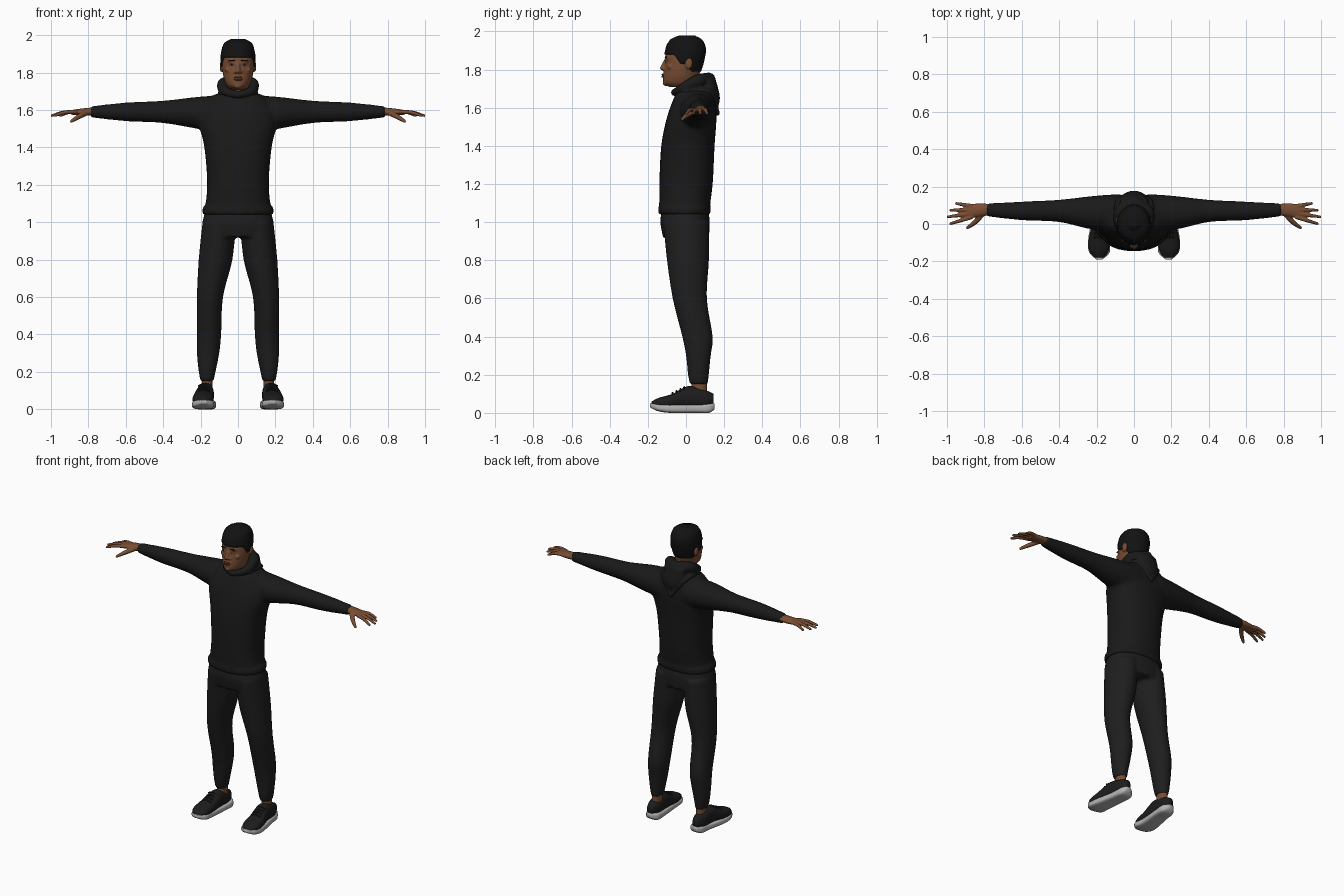
import bpy, bmesh, math, random
from mathutils import Matrix

random.seed(4)
if "Cube" in bpy.data.objects:
    bpy.data.objects.remove(bpy.data.objects["Cube"], do_unlink=True)


def material(name, red, green, blue):
    mat = bpy.data.materials.new(name)
    mat.use_nodes = True
    colour = (red, green, blue, 1)
    mat.diffuse_color = colour
    shader = mat.node_tree.nodes["Principled BSDF"]
    shader.inputs["Base Color"].default_value = colour
    shader.inputs["Roughness"].default_value = .8
    return mat


SWEATER = material("sweater_black", .01, .01, .01)
TROUSER = material("trouser_black", .013, .013, .013)
SKIN = material("brown_skin", .19, .075, .033)
HAIR = material("hair_black", .006, .006, .006)
LIP = material("lip_brown", .11, .04, .03)
EYE = material("eye_white", .4, .36, .32)
SHOE = material("shoe_black", .012, .012, .012)
SOLE = material("sole_grey", .45, .45, .45)
SIDES = (1, -1)


def spline(rows, steps):
    """Smoothly fill in rows of numbers (Catmull-Rom)."""
    padded = [rows[0], *rows, rows[-1]]
    out = []
    for before, start, end, after in zip(padded, padded[1:], padded[2:], padded[3:]):
        for k in range(steps):
            t = k / steps
            out.append([b + t * ((c - a) + t * ((2 * a - 5 * b + 4 * c - d) + t * (3 * (b - c) + d - a))) / 2
                        for a, b, c, d in zip(before, start, end, after)])
    return out + [list(rows[-1])]


def symmetric(rows):
    """Turn (height, half width, front, back) into full sections."""
    return [(z, -half, half, front, back) for z, half, front, back in rows]


def skin_rings(bm, rings):
    for lower, upper in zip(rings, rings[1:]):
        for i in range(len(lower)):
            bm.faces.new((lower[i - 1], lower[i], upper[i], upper[i - 1]))
    bm.faces.new(rings[-1])


def loft(bm, rows, axis="Z", side=1, power=2, count=32):
    """Skin rounded sections (position, low, high, low, high) along an axis."""
    rings = []
    for p, left, right, low, high in spline(rows, 5):
        ring = []
        for i in range(count):
            c, s = math.cos(math.tau * i / count), math.sin(math.tau * i / count)
            u = (left + right) / 2 + (right - left) / 2 * math.copysign(abs(c) ** (2 / power), c)
            v = (low + high) / 2 + (high - low) / 2 * math.copysign(abs(s) ** (2 / power), s)
            x, y, z = {"Z": (u, v, p), "X": (p, u, v), "Y": (u, p, v)}[axis]
            ring.append(bm.verts.new((x * side, y, z)))
        rings.append(ring)
    skin_rings(bm, rings)
    bm.faces.new(rings[0])


def ball(bm, centre, size, level=3):
    bmesh.ops.create_icosphere(bm, subdivisions=level, radius=1,
                               matrix=Matrix.Translation(centre) @ Matrix.Diagonal((*size, 1)))


def beads(bm, path, side=1):
    """A round limb of varying radius along a path of (x, y, z, radius)."""
    for x, y, z, radius in spline(path, 8):
        ball(bm, (x * side, y, z), (radius, radius, radius), 2)


def finish(name, bm, mat, voxel=0, soften=0, mirror=False):
    """Make the object, optionally mirrored, fused into one skin and softened."""
    bmesh.ops.recalc_face_normals(bm, faces=bm.faces[:])
    for face in bm.faces:
        face.smooth = True
    mesh = bpy.data.meshes.new(name)
    bm.to_mesh(mesh)
    bm.free()
    mesh.materials.append(mat)
    part = bpy.data.objects.new(name, mesh)
    bpy.context.collection.objects.link(part)
    if mirror:
        part.modifiers.new("Mirror", "MIRROR").use_mirror_merge = False
    if voxel:
        fuse = part.modifiers.new("Fuse", "REMESH")
        fuse.mode, fuse.voxel_size, fuse.use_smooth_shade = "VOXEL", voxel, True
    if soften:
        smooth = part.modifiers.new("Soften", "SMOOTH")
        smooth.factor, smooth.iterations = .5, soften


# Sweater: torso, hem band and sleeves
bm = bmesh.new()
loft(bm, symmetric([(1.05, .18, -.14, .12), (1.2, .165, -.14, .14), (1.4, .18, -.13, .15),
                    (1.55, .21, -.1, .16), (1.66, .16, -.06, .15), (1.7, .07, -.04, .12)]), power=2.3)
loft(bm, symmetric([(z, .19, -.145, .13) for z in (1.04, 1.08)]), power=2.3)
for side in SIDES:
    loft(bm, [(.08, -.03, .16, 1.48, 1.68), (.22, -.03, .15, 1.5, 1.67), (.4, .01, .13, 1.53, 1.65),
              (.6, .02, .12, 1.54, 1.64), (.79, .04, .11, 1.56, 1.62)], "X", side)
finish("sweater", bm, SWEATER, .011, 6)

# Hood: hanging bag, rolled collar and its two folds
bm = bmesh.new()
loft(bm, symmetric([(1.57, .01, .11, .155), (1.65, .07, .08, .178), (1.75, .075, .07, .155)]))
for side in SIDES:
    beads(bm, [(0, -.06, 1.68, .02), (.07, -.02, 1.7, .026), (.075, .06, 1.74, .035), (0, .12, 1.75, .036)], side)
    beads(bm, [(.09, 0, 1.68, .02), (.08, .12, 1.68, .02), (0, .165, 1.57, .014)], side)
finish("hood", bm, SWEATER, .007, 3)

# Trousers: seat and legs
bm = bmesh.new()
loft(bm, symmetric([(1.07, .17, -.125, .115), (1, .19, -.135, .125), (.92, .18, -.12, .12)]), power=2.3)
for side in SIDES:
    loft(bm, [(1, .01, .19, -.12, .12), (.8, .03, .21, -.1, .12), (.6, .08, .22, -.07, .11),
              (.4, .09, .22, -.02, .14), (.3, .1, .22, 0, .13), (.2, .12, .21, .01, .12),
              (.15, .13, .2, .02, .115)], "Z", side)
finish("trousers", bm, TROUSER, .01, 4)

# Hands: palm, four spread fingers and thumb
bm = bmesh.new()
loft(bm, [(.75, .05, .105, 1.57, 1.615), (.82, .04, .11, 1.57, 1.61), (.89, .03, .105, 1.575, 1.6)], "X")
for i, reach in enumerate((.98, .995, .98, .95)):
    knuckle, tip = .036 + .02 * i, .002 + .036 * i
    beads(bm, [(.87, knuckle, 1.59, .012), ((.87 + reach) / 2, (knuckle + tip) / 2, 1.587, .011),
               (reach, tip, 1.57, .008)])
beads(bm, [(.81, .055, 1.585, .016), (.85, .01, 1.565, .014), (.89, -.02, 1.54, .009)])
finish("hands", bm, SKIN, .0045, 2, mirror=True)

# Ankles
bm = bmesh.new()
loft(bm, [(z, .137, .193, .03, .11) for z in (.08, .19)])
finish("ankles", bm, SKIN, mirror=True)

# Shoes: soles, uppers and laces
bm = bmesh.new()
loft(bm, [(-.19, .17, .2, .03, .05), (-.15, .13, .24, .01, .05), (-.08, .13, .245, 0, .045),
          (.05, .12, .22, 0, .045), (.12, .12, .21, 0, .05), (.15, .15, .19, .02, .05)], "Y", power=3.5)
finish("soles", bm, SOLE, mirror=True)
bm = bmesh.new()
loft(bm, [(-.18, .16, .21, .03, .06), (-.14, .135, .24, .02, .08), (-.07, .13, .24, .02, .1),
          (.01, .13, .22, .02, .14), (.1, .13, .21, .02, .12), (.145, .15, .19, .04, .1)], "Y", power=2.3)
finish("shoe_uppers", bm, SHOE, mirror=True)
bm = bmesh.new()
for k in range(4):
    y, z = -.07 + .02 * k, .095 + .01 * k
    beads(bm, [(.155, y, z, .005), (.183, y, z + .01, .005), (.21, y, z, .005)])
finish("shoe_laces", bm, SHOE, mirror=True)

# Head with neck, ears, nose, chin, brow and cheeks
HEAD = spline(symmetric([(1.71, .04, -.09, .03), (1.73, .06, -.118, .06), (1.77, .076, -.118, .07),
                         (1.84, .087, -.11, .09), (1.9, .086, -.105, .1), (1.95, .07, -.08, .08),
                         (1.97, .03, -.03, .04)]), 8)
CROWN = HEAD[-1][0]


def head_at(height):
    """Half width, middle and half depth of the head at a height."""
    _, _, half, front, back = min(HEAD, key=lambda row: abs(row[0] - height))
    return half, (front + back) / 2, (back - front) / 2


def face_y(x, height):
    half, middle, depth = head_at(height)
    return middle - depth * math.sqrt(1 - (x / half) ** 2)


bm = bmesh.new()
loft(bm, HEAD[::4])
loft(bm, symmetric([(z, .058, -.045, .07) for z in (1.63, 1.8)]))
beads(bm, [(0, -.105, 1.85, .009), (0, -.118, 1.825, .011), (0, -.124, 1.808, .013)])
ball(bm, (0, -.108, 1.768), (.027, .018, .016))
ball(bm, (0, -.105, 1.728), (.022, .018, .014))
for side in SIDES:
    ball(bm, (side * .013, -.117, 1.804), (.01, .01, .008))
    ball(bm, (side * .033, face_y(.033, 1.86) + .007, 1.862), (.024, .011, .008))
    ball(bm, (side * .05, face_y(.05, 1.81) + .012, 1.815), (.02, .016, .016))
    ball(bm, (side * .088, .015, 1.832), (.01, .02, .03))
finish("head", bm, SKIN, .005, 3)

# Hair: cap following the skull from a shaped hairline, tucked in at its rim
bm = bmesh.new()
count, levels, rings = 72, 16, []
for level in range(-1, levels + 1):
    t, ring = max(level, 0) / levels, []
    for i in range(count):
        angle = math.tau * i / count
        turn = min(angle, math.tau - angle)
        temple, nape = (min(max((turn - start) / .4, 0), 1) for start in (1, 1.7))
        low = 1.88 - .05 * temple - .04 * nape
        z = low + (CROWN - low) * math.sin(t * math.pi / 2)
        half, middle, depth = head_at(z)
        grow = -.012 if level < 0 else .005 + random.uniform(-.001, .001)
        ring.append(bm.verts.new(((half + grow) * math.sin(angle), middle - (depth + grow) * math.cos(angle),
                                  z + .01 * t)))
    rings.append(ring)
skin_rings(bm, rings)
finish("hair", bm, HAIR, soften=1)

# Eyes, pupils, eyebrows and lips
for name, mat, z, out, size in (("eyes", EYE, 1.843, .001, (.012, .006, .0045)),
                                ("pupils", HAIR, 1.843, .004, (.005, .004, .0045)),
                                ("eyebrows", HAIR, 1.865, .003, (.019, .008, .0035))):
    bm = bmesh.new()
    for side in SIDES:
        ball(bm, (side * .033, face_y(.033, z) - out, z), size)
    finish(name, bm, mat)
bm = bmesh.new()
for z in (1.774, 1.763):
    ball(bm, (0, -.118, z), (.022, .011, .0055))
finish("lips", bm, LIP)
